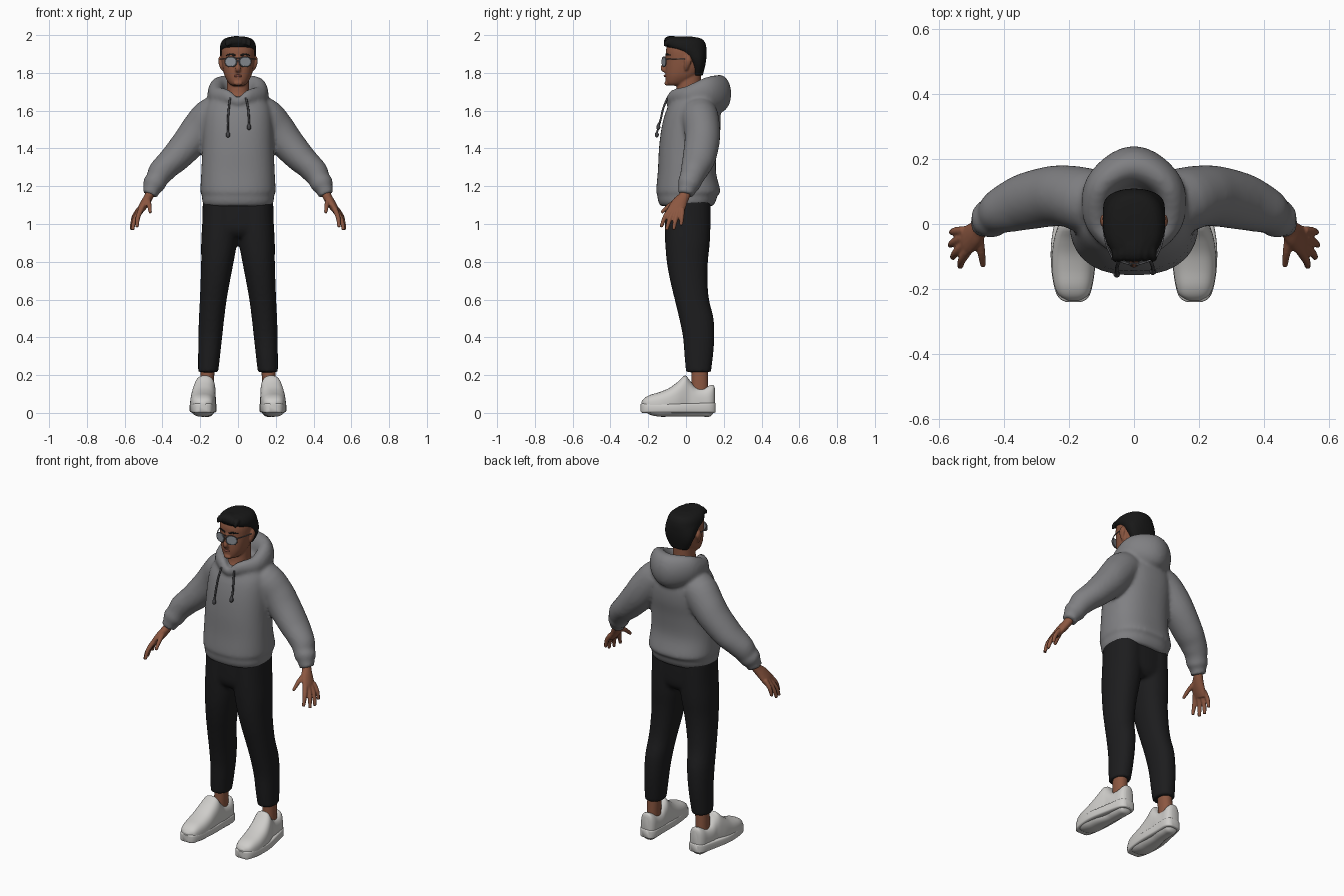
import bpy, bmesh, math, random
from mathutils import Vector

random.seed(4)


def material(name, r, g, b):
    m = bpy.data.materials.new(name)
    m.diffuse_color = (r, g, b, 1)
    return m


GREY = material("hoodie grey", 0.215, 0.215, 0.225)
BLACK = material("trouser black", 0.012, 0.012, 0.013)
SKIN = material("skin brown", 0.26, 0.095, 0.052)
LIP = material("lip brown", 0.19, 0.06, 0.042)
HAIR = material("hair black", 0.009, 0.009, 0.009)
WHITE = material("shoe white", 0.62, 0.61, 0.59)
LENS = material("lens grey", 0.26, 0.28, 0.31)
FRAME = material("frame grey", 0.13, 0.13, 0.14)
CORD = material("cord grey", 0.06, 0.06, 0.065)


def spline(keys, steps, closed=False):
    """Catmull-Rom through tuples of any length."""
    n, out = len(keys), []
    pick = lambda i: keys[i % n] if closed else keys[max(0, min(n - 1, i))]
    for i in range(n if closed else n - 1):
        p = [pick(i + k) for k in (-1, 0, 1, 2)]
        for s in range(steps):
            t = s / steps
            out.append([0.5 * (2 * b + (c - a) * t + (2 * a - 5 * b + 4 * c - d) * t * t
                               + (3 * b - a - 3 * c + d) * t ** 3) for a, b, c, d in zip(*p)])
    if not closed:
        out.append(list(keys[-1]))
    return out


def skin(bm, rings, closed=False):
    """Bridge rings of points into a capped or closed tube."""
    vs = [[bm.verts.new(p) for p in r] for r in rings]
    n, m = len(vs[0]), len(vs)
    for i in range(m if closed else m - 1):
        a, b = vs[i], vs[(i + 1) % m]
        for j in range(n):
            k = (j + 1) % n
            bm.faces.new((a[j], a[k], b[k], b[j]))
    if not closed:
        bm.faces.new(vs[0])
        bm.faces.new(vs[-1])


def oval(n, e):
    for j in range(n):
        t = 2 * math.pi * j / n
        c, s = math.cos(t), math.sin(t)
        yield (math.copysign(abs(c) ** (2 / e), c), math.copysign(abs(s) ** (2 / e), s))


def loft(bm, keys, axis="z", side=1, e=2.2, n=32, steps=4):
    """Sections (position, centre x, half width, low, high) stacked along an axis."""
    rings = []
    for k, cx, rx, lo, hi in spline(keys, steps):
        mid, r, ring = (lo + hi) / 2, (hi - lo) / 2, []
        for c, s in oval(n, e):
            x, b = side * (cx + rx * c), mid + r * s
            ring.append((x, b, k) if axis == "z" else (x, k, b))
        rings.append(ring)
    skin(bm, rings)


def tube(bm, keys, side=1, ref=(0, 1, 0), closed=False, n=16, steps=4):
    """Points (x, y, z, radius a, radius b) swept along their path."""
    pts, ref, rings = spline(keys, steps, closed), Vector(ref), []
    m = len(pts)
    for i, p in enumerate(pts):
        nxt, prv = (pts[(i + 1) % m], pts[i - 1]) if closed else (pts[min(i + 1, m - 1)], pts[max(i - 1, 0)])
        t = (Vector(nxt[:3]) - Vector(prv[:3])).normalized()
        u = t.cross(ref).normalized()
        v = t.cross(u).normalized()
        ring = [Vector(p[:3]) + u * p[3] * c + v * p[4] * s for c, s in oval(n, 2)]
        rings.append([(side * q.x, q.y, q.z) for q in ring])
    skin(bm, rings, closed)


def finish(name, bm, mat, voxel=0, smooth=4):
    bmesh.ops.recalc_face_normals(bm, faces=bm.faces)
    me = bpy.data.meshes.new(name)
    bm.to_mesh(me)
    bm.free()
    me.materials.append(mat)
    me.shade_smooth()
    ob = bpy.data.objects.new(name, me)
    bpy.context.collection.objects.link(ob)
    if voxel:  # merge overlapping pieces into one soft skin
        r = ob.modifiers.new("merge", "REMESH")
        r.mode, r.voxel_size, r.use_smooth_shade = "VOXEL", voxel, True
        s = ob.modifiers.new("soften", "SMOOTH")
        s.factor, s.iterations = 0.5, smooth
    else:
        me.set_sharp_from_angle(angle=math.radians(50))
    return ob


Z = (0, 0, 1)

# Hoodie: torso, sleeves and folded hood merged
bm = bmesh.new()
loft(bm, [(1.095, 0, .178, -.135, .142), (1.12, 0, .189, -.148, .158), (1.155, 0, .191, -.152, .168),
          (1.175, 0, .199, -.158, .182), (1.28, 0, .194, -.149, .158), (1.40, 0, .189, -.143, .166),
          (1.50, 0, .187, -.131, .182), (1.58, 0, .182, -.112, .182), (1.63, 0, .168, -.09, .165),
          (1.665, 0, .135, -.068, .14), (1.69, 0, .08, -.03, .11)], e=2.4, n=48)
for s in (1, -1):
    tube(bm, [(.06, .06, 1.58, .08, .09), (.135, .07, 1.572, .1, .1), (.2, .085, 1.505, .097, .095),
              (.255, .085, 1.435, .09, .093), (.33, .07, 1.352, .079, .088), (.375, .055, 1.31, .071, .08),
              (.41, .04, 1.272, .068, .07), (.43, .025, 1.235, .058, .062), (.445, .015, 1.21, .06, .06),
              (.458, .005, 1.18, .045, .046), (.468, 0, 1.155, .042, .044)], s, n=32)
half = [(.06, -.062, 1.672, .028, .04), (.112, .015, 1.678, .042, .055), (.1, .12, 1.695, .05, .085)]
tube(bm, [(0, -.088, 1.648, .02, .022)] + half + [(0, .178, 1.69, .062, .1)]
     + [(-x, y, z, a, b) for x, y, z, a, b in reversed(half)], ref=Z, closed=True, n=24, steps=8)
finish("hoodie", bm, GREY, .011)

# Drawstrings with knotted tips
for s, x, end in ((1, .058, 1.505), (-1, .053, 1.465)):
    bm = bmesh.new()
    r, y = .0055, -.135 - (1.5 - end) * .2
    tube(bm, [(.042, -.098, 1.668, r, r), (x - .004, -.121, 1.61, r, r), (x, -.135, 1.55, r, r),
              (x, y - .01, end + .025, r, r), (x, y - .012, end + .015, .01, .01),
              (x, y - .012, end, .01, .01), (x, y - .01, end - .006, .004, .004)], s, n=10)
    finish("drawstring", bm, CORD)

# Trousers
bm = bmesh.new()
for s in (1, -1):
    loft(bm, [(.215, .158, .053, 0, .132), (.3, .153, .058, -.008, .143), (.4, .147, .063, -.016, .15),
              (.5, .14, .067, -.036, .146), (.6, .131, .071, -.06, .122), (.7, .12, .078, -.084, .114),
              (.8, .109, .086, -.102, .116), (.9, .1, .095, -.11, .126), (1, .094, .096, -.112, .13),
              (1.13, .09, .096, -.11, .13)], side=s)
loft(bm, [(.93, 0, .12, -.08, .1), (.97, 0, .18, -.108, .126), (1.05, 0, .187, -.112, .131),
          (1.13, 0, .184, -.11, .13)], e=2.4)
finish("trousers", bm, BLACK, .011, 3)

for s in (1, -1):
    # Ankle
    bm = bmesh.new()
    loft(bm, [(.07, .165, .036, .02, .12), (.13, .165, .035, .028, .118), (.25, .16, .038, .03, .115)], side=s)
    finish("ankle", bm, SKIN)
    # Shoe sole
    bm = bmesh.new()
    loft(bm, [(-.24, .186, .022, .008, .046), (-.23, .186, .042, 0, .05), (-.2, .187, .057, 0, .05),
              (-.13, .187, .068, 0, .05), (-.05, .184, .07, 0, .05), (.05, .175, .06, 0, .052),
              (.12, .167, .053, 0, .054), (.148, .165, .04, 0, .054), (.157, .165, .024, .004, .05)],
         "y", s, e=6)
    finish("shoe_sole", bm, WHITE)
    # Shoe upper with raised tongue and lower collar
    bm = bmesh.new()
    loft(bm, [(-.236, .186, .016, .03, .058), (-.22, .186, .044, .01, .078), (-.19, .187, .058, -.01, .095),
              (-.14, .187, .066, -.02, .11), (-.09, .185, .067, -.02, .131), (-.045, .182, .064, -.02, .163),
              (-.005, .176, .058, -.02, .198), (.02, .172, .054, -.02, .172), (.05, .17, .053, -.02, .138),
              (.09, .168, .05, -.02, .132), (.125, .166, .047, -.02, .145), (.145, .165, .036, 0, .148),
              (.153, .165, .02, .02, .13)], "y", s, e=2.7)
    finish("shoe_upper", bm, WHITE)
    # Hand: palm, four fingers, thumb
    bm = bmesh.new()
    tube(bm, [(.452, .008, 1.2, .026, .03), (.47, -.008, 1.15, .024, .029), (.49, -.032, 1.115, .024, .04),
              (.512, -.05, 1.08, .02, .045), (.525, -.058, 1.055, .013, .04)], s)
    for a, b, c in (((.512, -.083, 1.08), (.53, -.112, 1.035), (.535, -.132, .983)),
                    ((.52, -.064, 1.07), (.548, -.088, 1.02), (.558, -.103, .968)),
                    ((.525, -.042, 1.07), (.554, -.056, 1.02), (.566, -.066, .97)),
                    ((.522, -.02, 1.08), (.55, -.022, 1.04), (.562, -.026, .993)),
                    ((.478, -.035, 1.13), (.47, -.085, 1.1), (.464, -.13, 1.06))):
        tube(bm, [(*a, .014, .015), (*b, .0125, .0125), (*c, .009, .009)], s, ref=(1, .3, 0), n=12)
    finish("hand", bm, SKIN, .005, 2)

# Head: neck, skull, nose, brow ridge, chin and ears merged
bm = bmesh.new()
loft(bm, [(1.6, 0, .075, -.05, .09), (1.66, 0, .067, -.064, .085), (1.7, 0, .06, -.052, .08),
          (1.8, 0, .058, -.045, .08)])
loft(bm, [(1.732, 0, .028, -.092, -.03), (1.745, 0, .048, -.104, .01), (1.78, 0, .069, -.109, .06),
          (1.82, 0, .08, -.109, .085), (1.87, 0, .087, -.106, .095), (1.92, 0, .088, -.106, .098),
          (1.96, 0, .075, -.09, .085), (1.985, 0, .04, -.05, .05)], e=2.3)
tube(bm, [(0, -.1, 1.885, .008, .01), (0, -.113, 1.85, .009, .012), (0, -.122, 1.822, .015, .013),
          (0, -.11, 1.808, .013, .008)])
tube(bm, [(-.02, -.1, 1.745, .01, .01), (0, -.103, 1.745, .012, .012), (.02, -.1, 1.745, .01, .01)], ref=Z)
for s in (1, -1):
    tube(bm, [(.08, .0, 1.815, .006, .008), (.089, .003, 1.835, .009, .014), (.095, .01, 1.865, .01, .02),
              (.092, .01, 1.888, .006, .012)], s)
finish("head", bm, SKIN, .005, 3)

# Lips
bm = bmesh.new()
tube(bm, [(-.026, -.1, 1.783, .002, .003), (0, -.112, 1.784, .006, .007), (.026, -.1, 1.783, .002, .003)], ref=Z)
finish("lips", bm, LIP)

# Hair cap with swept front tufts
bm = bmesh.new()
loft(bm, [(1.785, 0, .055, .035, .088), (1.83, 0, .08, .028, .1), (1.87, 0, .093, .005, .107),
          (1.905, 0, .096, -.035, .109), (1.935, 0, .096, -.1, .108), (1.962, 0, .089, -.112, .1),
          (1.982, 0, .07, -.105, .08), (1.992, 0, .035, -.08, .03)], e=2.3)
for i in range(7):
    x, j = -.054 + i * .018, random.uniform(-.006, .006)
    drop = x * x * 6
    tube(bm, [(x * .8, -.03, 1.978 - drop, .012, .01), (x, -.07, 1.984 - drop + j / 2, .014, .012),
              (x + j, -.1, 1.978 - drop, .014, .012), (x + j, -.113, 1.958 - drop, .006, .006)], ref=(1, 0, 0))
finish("hair", bm, HAIR, .006, 2)

# Eyebrows, sunglasses lenses, rims and temples
for s in (1, -1):
    bm = bmesh.new()
    tube(bm, [(.014, -.107, 1.892, .003, .004), (.036, -.103, 1.899, .003, .005),
              (.062, -.083, 1.893, .002, .003)], s, ref=Z)
    finish("eyebrow", bm, HAIR)
    bm = bmesh.new()
    tube(bm, [(.0365, -.112, 1.859, .03, .025), (.0385, -.118, 1.859, .03, .025)], s, ref=Z, n=28, steps=1)
    finish("lens", bm, LENS)
    bm = bmesh.new()
    r = .0028
    tube(bm, [(.0375 + .031 * c, -.1165 + .01 * c, 1.859 + .026 * d, r, r) for c, d in oval(16, 2.3)],
         s, closed=True, n=8, steps=2)
    tube(bm, [(.066, -.106, 1.872, r, r), (.086, -.06, 1.874, r, r), (.097, .012, 1.872, r, r)], s, ref=Z, n=8)
    finish("rim", bm, FRAME)
bm = bmesh.new()
for z in (1.866, 1.88):
    tube(bm, [(-.014, -.121, z, .0025, .0025), (.014, -.121, z, .0025, .0025)], ref=Z, n=8)
finish("bridge", bm, FRAME)
